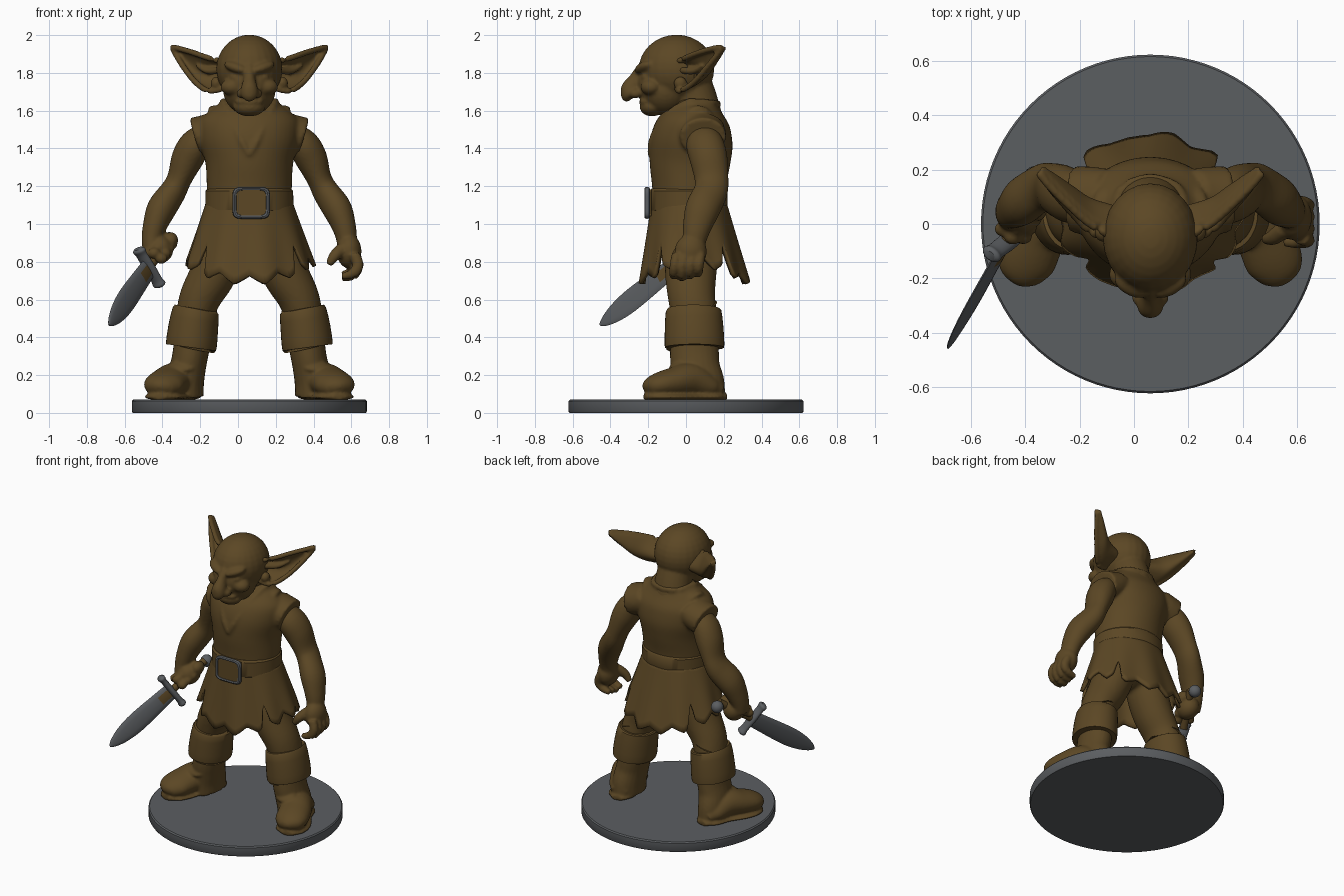
import bpy, bmesh, math
from mathutils import Vector, Matrix, Euler

CX = 0.06  # the figure and base are symmetric about this x


def material(name, rgb):
    m = bpy.data.materials.new(name)
    m.diffuse_color = (*rgb, 1)
    return m


BROWN = material("brown", (0.106, 0.063, 0.018))
GREY = material("steel grey", (0.105, 0.112, 0.12))


def spline(pts, n=5):
    """Catmull-Rom interpolation of tuples of any length."""
    out = []
    for i in range(len(pts) - 1):
        p = [pts[max(i - 1, 0)], pts[i], pts[i + 1], pts[min(i + 2, len(pts) - 1)]]
        for k in range(n):
            t = k / n
            out.append(tuple(0.5 * (2 * b + (c - a) * t + (2 * a - 5 * b + 4 * c - d) * t * t
                                    + (3 * b - a - 3 * c + d) * t ** 3) for a, b, c, d in zip(*p)))
    return out + [tuple(pts[-1])]


def tube(bm, pts, sides=24, n=5):
    """Loft ellipses along a path of (x, y, z, radius_a, radius_b)."""
    if n:
        pts = spline(pts, n)
    c = [Vector(p[:3]) for p in pts]
    rings = []
    for i, p in enumerate(pts):
        t = (c[min(i + 1, len(c) - 1)] - c[max(i - 1, 0)]).normalized()
        ref = Vector((0, 1, 0)) if abs(t.x) > 0.85 else Vector((1, 0, 0))
        a = (ref - t * ref.dot(t)).normalized()
        b = t.cross(a)
        ra, rb = max(p[3], 0.002), max(p[4], 0.002)
        rings.append([bm.verts.new(c[i] + a * ra * math.cos(w) + b * rb * math.sin(w))
                      for w in (2 * math.pi * k / sides for k in range(sides))])
    for r, q in zip(rings, rings[1:]):
        for k in range(sides):
            j = (k + 1) % sides
            bm.faces.new((r[k], r[j], q[j], q[k]))
    bm.faces.new(rings[0][::-1])
    bm.faces.new(rings[-1])


def blob(bm, loc, rad, rot=(0, 0, 0)):
    m = Matrix.LocRotScale(Vector(loc), Euler(rot), Vector(rad))
    bmesh.ops.create_uvsphere(bm, u_segments=24, v_segments=16, radius=1, matrix=m)


def finish(bm, name, mat, voxel=0, smooth=4):
    bmesh.ops.recalc_face_normals(bm, faces=bm.faces[:])
    me = bpy.data.meshes.new(name)
    bm.to_mesh(me)
    bm.free()
    me.materials.append(mat)
    me.shade_smooth()
    if not voxel:
        me.set_sharp_from_angle(angle=math.radians(40))
    ob = bpy.data.objects.new(name, me)
    ob.location.x = CX
    bpy.context.collection.objects.link(ob)
    if voxel:  # fuse overlapping forms into one sculpted skin
        r = ob.modifiers.new("fuse", 'REMESH')
        r.mode, r.voxel_size, r.use_smooth_shade = 'VOXEL', voxel, True
        s = ob.modifiers.new("soften", 'SMOOTH')
        s.factor, s.iterations = 0.5, smooth
    return ob


SIDES = ((-1, "right"), (1, "left"))

# base disc
bm = bmesh.new()
tube(bm, [(0, 0, 0, .617, .617), (0, 0, .008, .622, .622), (0, 0, .062, .622, .622), (0, 0, .07, .615, .615)], 96, 0)
finish(bm, "base", GREY)

# head with neck, jaw, nose, brows and lips
bm = bmesh.new()
blob(bm, (0, -.05, 1.82), (.175, .2, .182))
blob(bm, (0, -.11, 1.715), (.14, .135, .14))
blob(bm, (0, -.15, 1.745), (.13, .11, .11))
blob(bm, (0, -.18, 1.62), (.085, .065, .05))
blob(bm, (0, -.215, 1.648), (.075, .035, .016))
tube(bm, [(0, .0, 1.76, .12, .13), (0, .05, 1.66, .12, .115), (0, .07, 1.54, .14, .13)])
tube(bm, [(0, -.23, 1.83, .026, .03), (0, -.262, 1.765, .032, .042), (0, -.295, 1.71, .046, .052),
          (0, -.312, 1.675, .042, .034), (0, -.312, 1.648, .014, .012)])
for s, _ in SIDES:
    blob(bm, (s * .068, -.222, 1.828), (.075, .042, .028), (0, -s * .3, s * .5))
    blob(bm, (s * .07, -.215, 1.778), (.034, .022, .016))
    blob(bm, (s * .092, -.185, 1.725), (.06, .055, .045))
    blob(bm, (s * .042, -.268, 1.69), (.026, .034, .025))
finish(bm, "head", BROWN, .009, 4)

# ears: cupped leaves given by upper rim, hollow and lower rim
UP = [(.13, -.05, 1.855), (.22, 0, 1.88), (.30, .07, 1.908), (.37, .14, 1.928), (.41, .19, 1.937)]
MID = [(.13, .04, 1.78), (.23, .07, 1.79), (.29, .11, 1.82), (.355, .155, 1.88), (.408, .19, 1.932)]
LOW = [(.13, -.05, 1.72), (.215, -.03, 1.705), (.285, .04, 1.75), (.355, .12, 1.84), (.405, .188, 1.927)]
BACK = Vector((-.012, .026, 0))
for s, side in SIDES:
    bm = bmesh.new()
    rows = []
    for u, m, l in zip(spline(UP), spline(MID), spline(LOW)):
        u, m, l = Vector(u), Vector(m), Vector(l)
        row = [u * (2 * t - 1) * (t - 1) + m * 4 * t * (1 - t) + l * t * (2 * t - 1)
               for t in (k / 10 for k in range(11))]
        rows.append([bm.verts.new(p) for p in row] + [bm.verts.new(p + BACK) for p in row[::-1]])
    for r, q in zip(rows, rows[1:]):
        for k in range(22):
            j = (k + 1) % 22
            bm.faces.new((r[k], r[j], q[j], q[k]))
    for r in (rows[0], rows[-1]):
        for k in range(10):
            bm.faces.new((r[k], r[k + 1], r[20 - k], r[21 - k]))
    for rim in (UP, LOW):
        tube(bm, [(*p, .016, .016) for p in rim], 10)
    tube(bm, [(.15, -.03, 1.815, .018, .018), (.22, .04, 1.81, .018, .018), (.28, .09, 1.84, .008, .008)], 10)
    blob(bm, (.175, -.03, 1.745), (.03, .035, .035))
    bmesh.ops.scale(bm, vec=(s, 1, 1), verts=bm.verts[:])
    finish(bm, side + "_ear", BROWN, .008, 3)

# tunic top with shoulder caps and a V-shaped collar
bm = bmesh.new()
tube(bm, [(0, .015, 1.07, .22, .19), (0, .015, 1.19, .225, .194), (0, .02, 1.32, .232, .213),
          (0, .03, 1.44, .262, .218), (0, .045, 1.54, .262, .19), (0, .055, 1.61, .195, .135),
          (0, .06, 1.655, .135, .10)], 48)
for s, _ in SIDES:
    tube(bm, [(s * .13, .07, 1.53, .12, .09), (s * .21, .085, 1.485, .125, .1), (s * .285, .09, 1.46, .122, .105)])
    tube(bm, [(s * .14, .02, 1.65, .018, .018), (s * .115, -.07, 1.60, .019, .019),
              (s * .075, -.147, 1.51, .019, .019), (s * .035, -.184, 1.43, .018, .018),
              (0, -.19, 1.365, .015, .015)], 12)
    tube(bm, [(s * .14, .02, 1.65, .018, .018), (s * .10, .13, 1.64, .02, .02), (0, .17, 1.635, .02, .02)], 12)
finish(bm, "tunic_top", BROWN, .011, 3)

# skirt of the tunic: flared shell, ragged hem, slits between the panels
bm = bmesh.new()
N, ROWS = 160, 10
grid = []
for k in range(N):
    w = 2 * math.pi * k / N
    tri = abs((k * 14 / N) % 1 - .5) * 2
    hem = .80 - .1 * math.sin(w) ** 2 - .05 * (tri - .5)
    for c in (.72, math.pi - .72, math.pi + .72, 2 * math.pi - .72):
        hem += .13 * max(0, 1 - abs(w - c) / .1)
    col = []
    for j in range(ROWS + 1):
        z = 1.12 + (hem - 1.12) * j / ROWS
        f = (1.12 - z) / .36
        ripple = 1 + .03 * f * math.sin(9 * w + 1)
        col.append(bm.verts.new(((.217 + .125 * f) * ripple * math.cos(w),
                                 .015 + .024 * f + (.188 + .077 * f) * ripple * math.sin(w), z)))
    grid.append(col)
for k in range(N):
    a, b = grid[k], grid[(k + 1) % N]
    for j in range(ROWS):
        bm.faces.new((a[j], a[j + 1], b[j + 1], b[j]))
skirt = finish(bm, "tunic_skirt", BROWN)
sol = skirt.modifiers.new("cloth thickness", 'SOLIDIFY')
sol.thickness, sol.offset = .02, 0

# belt
bm = bmesh.new()
tube(bm, [(0, .013, 1.065, .222, .2), (0, .013, 1.075, .234, .207), (0, .013, 1.175, .232, .206),
          (0, .013, 1.187, .22, .196)], 64, 0)
finish(bm, "belt", BROWN)

# buckle: plate and rounded square frame
bm = bmesh.new()
bmesh.ops.create_cube(bm, size=1, matrix=Matrix.LocRotScale(Vector((.01, -.198, 1.112)), None, Vector((.17, .03, .14))))
finish(bm, "buckle_plate", BROWN)
bm = bmesh.new()
rings = []
for k in range(48):
    w = 2 * math.pi * k / 48
    c, s = math.cos(w), math.sin(w)
    q = (abs(c) ** 6 + abs(s) ** 6) ** (-1 / 6)
    ring = []
    for e in range(8):
        v = 2 * math.pi * e / 8
        g = 1 + .13 * math.cos(v)
        ring.append(bm.verts.new((.01 + .088 * q * c * g, -.206 + .015 * math.sin(v), 1.112 + .075 * q * s * g)))
    rings.append(ring)
for k in range(48):
    a, b = rings[k], rings[(k + 1) % 48]
    for e in range(8):
        bm.faces.new((a[e], a[(e + 1) % 8], b[(e + 1) % 8], b[e]))
finish(bm, "buckle_frame", GREY)

# knife frame: local x across the blade, local z towards the tip
GUARD, TIP = Vector((-.53, -.07, .77)), Vector((-.74, -.45, .47))
axis = (TIP - GUARD).normalized()
flat = axis.cross(Vector((0, 0, 1))).normalized()
KNIFE = (Matrix.Translation(GUARD) @ Matrix((flat.cross(axis), flat, axis)).transposed().to_4x4()
         @ Matrix.Rotation(math.radians(14), 4, 'Z'))

# arms and hands
for s, side in SIDES:
    bm = bmesh.new()
    tube(bm, [(s * .22, .09, 1.47, .07, .08), (s * .285, .10, 1.42, .084, .1), (s * .328, .12, 1.345, .085, .1),
              (s * .370, .135, 1.24, .066, .09), (s * .405, .13, 1.17, .07, .09), (s * .465, .088, 1.08, .077, .092),
              (s * .50, .06, .99, .064, .077), (s * .515, .045, .92, .055, .064), (s * .515, .035, .86, .05, .06)])
    blob(bm, (s * .39, .18, 1.18), (.042, .04, .045))
    if s > 0:  # open hand with hanging, curled fingers
        blob(bm, (.528, .025, .855), (.066, .085, .09))
        for k in range(4):
            y, d = -.05 + .043 * k, .01 * abs(k - 1)
            tube(bm, [(.555, y, .84, .03, .026), (.575, y - .01, .785, .03, .026),
                      (.55, y - .015, .73 + d, .028, .025), (.49, y - .015, .712 + d, .018, .018)], 12)
        tube(bm, [(.49, -.02, .87, .034, .032), (.45, -.05, .83, .03, .028), (.42, -.055, .785, .018, .018)], 12)
    else:  # fist around the grip
        blob(bm, (-.472, .045, .867), (.07, .082, .075))
        for k in range(4):
            for v in (-.6, .5, 1.6):
                blob(bm, KNIFE @ Vector((.045 * math.cos(v), -.045 * math.sin(v), -.07 - .045 * k)), (.033, .029, .029))
        blob(bm, (-.415, .06, .915), (.038, .05, .042))
    finish(bm, side + "_arm", BROWN, .009, 3)

# knife blade, with a stained patch by the guard on the inner face
bm = bmesh.new()
tube(bm, [(0, 0, -.01, .054, .014), (0, 0, .1, .06, .014), (0, 0, .3, .067, .013), (0, 0, .42, .055, .011),
          (0, 0, .5, .03, .008), (0, 0, .535, .006, .004)], 12)
for f in bm.faces:
    p = f.calc_center_median()
    if abs(p.x) < .03 and p.y < 0 < p.z < .1:
        f.material_index = 1
bm.transform(KNIFE)
finish(bm, "knife_blade", GREY).data.materials.append(BROWN)

# knife guard, grip and pommel
bm = bmesh.new()
tube(bm, [(-.125, 0, 0, .024, .016), (-.112, 0, 0, .038, .026), (-.08, 0, 0, .034, .02), (0, 0, 0, .036, .022),
          (.08, 0, 0, .034, .02), (.112, 0, 0, .038, .026), (.125, 0, 0, .024, .016)], 16)
bm.transform(KNIFE)
finish(bm, "knife_guard", GREY)
bm = bmesh.new()
tube(bm, [(0, 0, -.29, .024, .024), (0, 0, 0, .024, .024)], 16, 0)
bm.transform(KNIFE)
finish(bm, "knife_grip", BROWN)
bm = bmesh.new()
blob(bm, (-.425, .172, .917), (.04, .04, .04))
finish(bm, "knife_pommel", GREY)

# legs joined at the hips
bm = bmesh.new()
blob(bm, (0, .04, .96), (.2, .16, .13))
for s, _ in SIDES:
    tube(bm, [(s * .09, .04, .96, .11, .13), (s * .15, .03, .83, .125, .14), (s * .2, .025, .72, .122, .135),
              (s * .26, .03, .61, .11, .125), (s * .29, .045, .5, .1, .12), (s * .3, .045, .4, .09, .11)])
finish(bm, "legs", BROWN, .012, 4)

# boots and turned-down cuffs
for s, side in SIDES:
    bm = bmesh.new()
    tube(bm, [(s * .295, .045, .42, .1, .125), (s * .312, .045, .31, .095, .13), (s * .325, .05, .24, .095, .13),
              (s * .335, .065, .16, .095, .138), (s * .335, .07, .085, .093, .138)])
    tube(bm, [(s * .335, .19, .12, .055, .035), (s * .345, .13, .14, .09, .06), (s * .385, .03, .175, .1, .09),
              (s * .43, -.07, .16, .108, .08), (s * .458, -.15, .145, .104, .066), (s * .47, -.2, .13, .07, .047),
              (s * .475, -.22, .12, .02, .02)])
    tube(bm, [(s * .332, .215, .085, .04, .017), (s * .342, .15, .085, .09, .017), (s * .38, .04, .085, .095, .017),
              (s * .435, -.08, .085, .113, .017), (s * .463, -.17, .085, .096, .017), (s * .475, -.22, .085, .038, .017)])
    blob(bm, (s * .345, -.045, .25), (.07, .055, .022), (.5, 0, 0))
    finish(bm, side + "_boot", BROWN, .009, 3)
    bm = bmesh.new()
    tube(bm, [(s * .282, .04, .55, .108, .13), (s * .284, .04, .54, .123, .147), (s * .297, .043, .45, .132, .155),
              (s * .307, .045, .36, .135, .158), (s * .309, .045, .345, .126, .15), (s * .307, .045, .355, .09, .11)], 40, 2)
    finish(bm, side + "_boot_cuff", BROWN)
